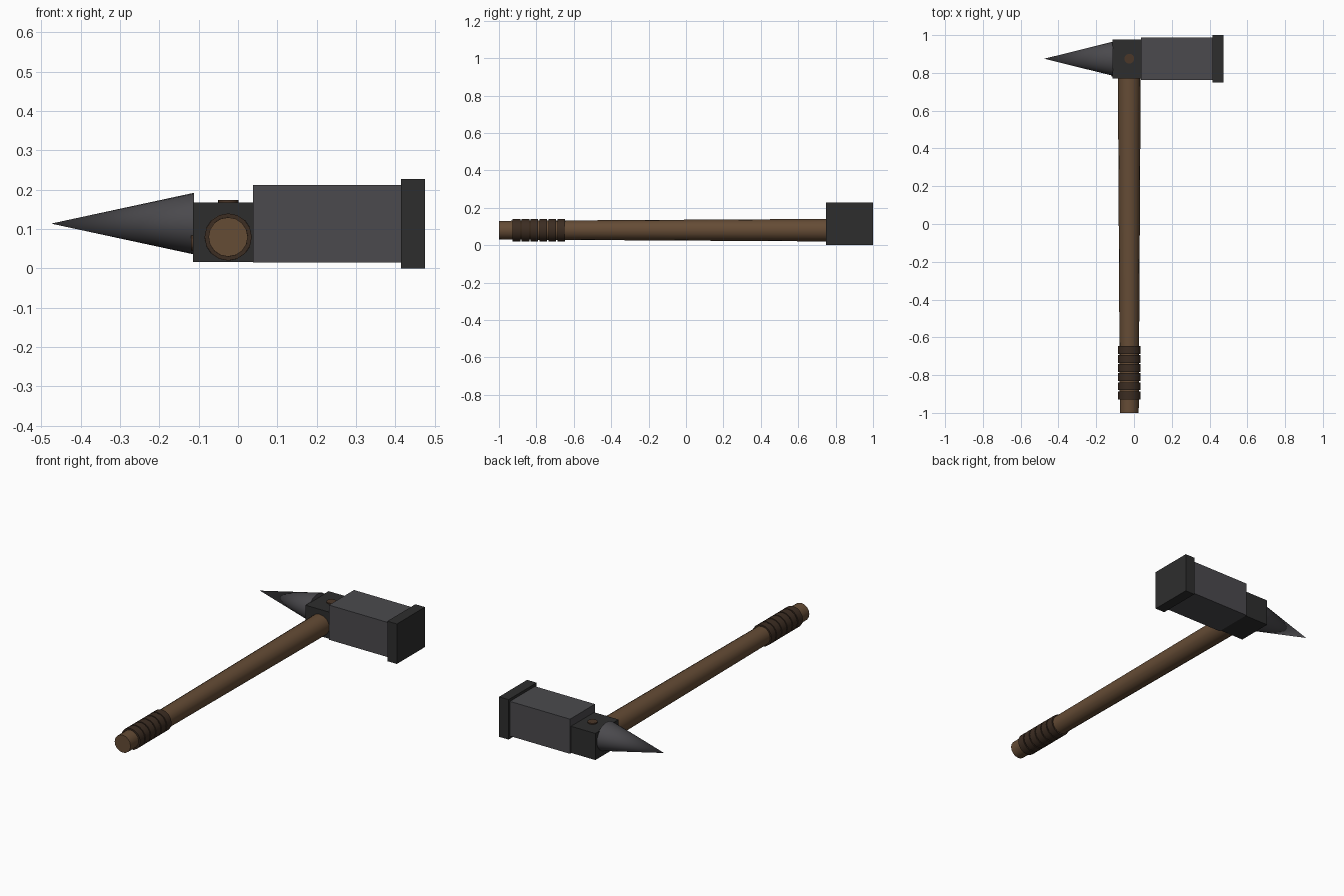
import bpy
import math
from mathutils import Vector

cube = bpy.data.objects.get("Cube")
if cube:
    bpy.data.objects.remove(cube, do_unlink=True)


def material(name, rgb):
    mat = bpy.data.materials.new(name)
    mat.use_nodes = True
    mat.diffuse_color = (*rgb, 1)
    mat.node_tree.nodes["Principled BSDF"].inputs["Base Color"].default_value = (*rgb, 1)
    return mat


STEEL = material("grey steel", (0.07, 0.068, 0.075))
IRON = material("dark iron", (0.027, 0.027, 0.027))
WOOD = material("brown wood", (0.13, 0.072, 0.036))
LEATHER = material("dark leather", (0.045, 0.026, 0.016))
PEG = material("peg wood", (0.07, 0.038, 0.022))


def block(name, low, high, mat):
    low, high = Vector(low), Vector(high)
    bpy.ops.mesh.primitive_cube_add(size=1, location=(low + high) / 2)
    obj = bpy.context.object
    obj.name = name
    obj.scale = high - low
    bpy.ops.object.transform_apply(location=False, rotation=False, scale=True)
    obj.data.materials.append(mat)


def rod(name, start, end, r1, r2, mat, sides=16, squash=1):
    """Tapered round part from start to end; squash flattens its height."""
    start, end = Vector(start), Vector(end)
    axis = end - start
    bpy.ops.mesh.primitive_cone_add(vertices=sides, radius1=r1, radius2=r2,
                                    depth=axis.length, location=(start + end) / 2)
    obj = bpy.context.object
    obj.name = name
    obj.rotation_euler = axis.to_track_quat("Z", "Y").to_euler()
    bpy.ops.object.transform_apply(location=False, rotation=True, scale=False)
    obj.scale.z = squash
    bpy.ops.object.transform_apply(location=False, rotation=False, scale=True)
    obj.data.materials.append(mat)
    bpy.ops.object.shade_smooth_by_angle(angle=math.radians(35))


HX, HZ = -0.025, 0.08    # handle axis
HEAD_Y = 0.875           # head centre line

# Handle and leather grip rings
rod("handle", (HX, -1, HZ), (HX, 0.9, HZ), 0.05, 0.061, WOOD)
for i in range(6):
    y = -0.928 + 0.048 * i
    rod(f"grip_ring_{i + 1}", (HX, y, HZ), (HX, y + 0.042, HZ), 0.06, 0.06, LEATHER)

# Head: socket, hammer body and striking face
block("socket", (-0.115, 0.77, 0.017), (0.038, 0.978, 0.168), IRON)
block("hammer_body", (0.038, 0.763, 0.015), (0.415, 0.987, 0.212), STEEL)
block("striking_face", (0.415, 0.748, 0), (0.475, 1, 0.227), IRON)

# Back spike
rod("spike", (-0.112, HEAD_Y, 0.114), (-0.475, HEAD_Y, 0.114),
    0.09, 0, STEEL, sides=24, squash=0.87)

# Pegs
rod("top_peg", (HX, HEAD_Y, 0.15), (HX, HEAD_Y, 0.174), 0.026, 0.026, PEG)
rod("side_peg", (-0.1, 0.8, 0.065), (-0.119, 0.8, 0.065), 0.02, 0.02, PEG)
